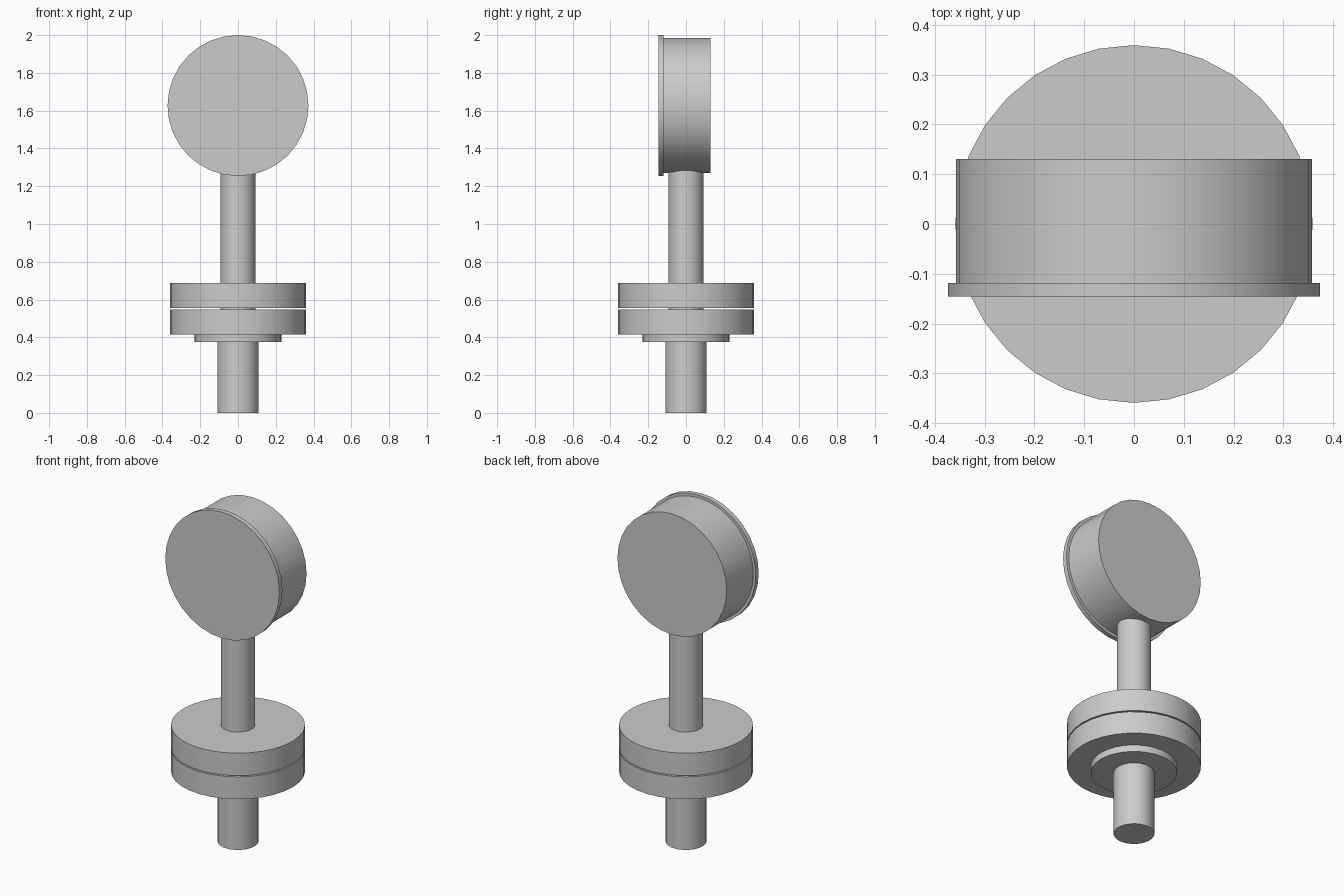
import bpy
from math import pi, radians

if "Cube" in bpy.data.objects:
    bpy.data.objects.remove(bpy.data.objects["Cube"])

SIDES = 32
DIAL_Z = 1.627


def cylinder(name, radius, start, end, along_y=False):
    """Capped cylinder between two positions on z, or on y at dial height."""
    mid = (start + end) / 2
    bpy.ops.mesh.primitive_cylinder_add(
        vertices=SIDES, radius=radius, depth=end - start,
        location=(0, mid, DIAL_Z) if along_y else (0, 0, mid),
        rotation=(pi / 2, 0, 0) if along_y else (0, 0, 0))
    obj = bpy.context.object
    obj.name = name
    bpy.ops.object.shade_smooth_by_angle(angle=radians(30))
    return obj


# Lower pipe and the stack of flanges
cylinder("inlet_pipe", 0.109, 0.0, 0.376)
cylinder("collar", 0.231, 0.376, 0.416)
cylinder("lower_flange", 0.359, 0.416, 0.548)
cylinder("upper_flange", 0.359, 0.555, 0.688)

# Stem runs through the flange gap up into the gauge
cylinder("stem", 0.092, 0.54, 1.29)

# Round gauge head facing the front
cylinder("gauge_body", 0.357, -0.118, 0.13, along_y=True)
cylinder("gauge_front_rim", 0.373, -0.146, -0.118, along_y=True)
